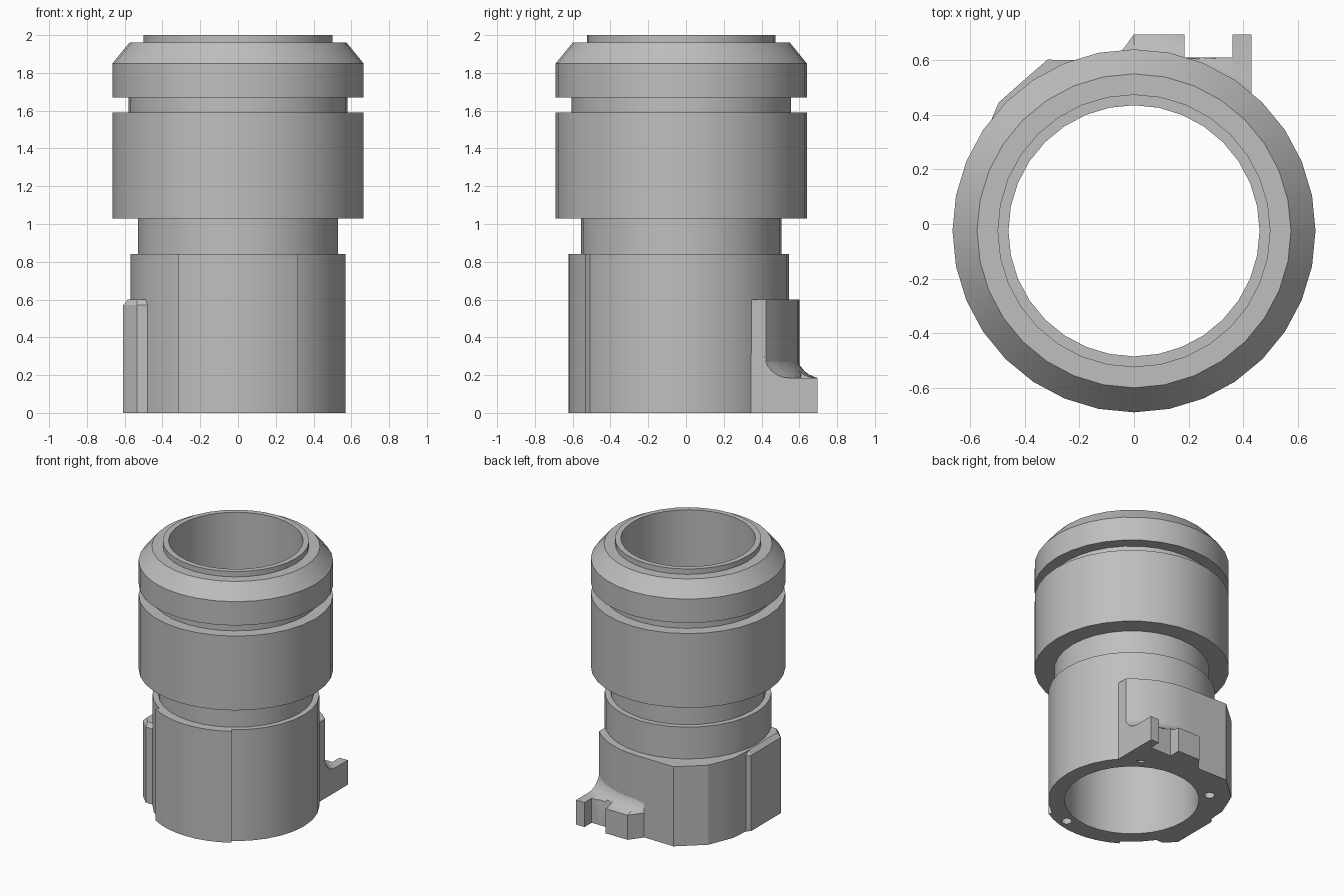
import bpy, bmesh
from math import sin, cos, pi, radians, sqrt

cube = bpy.data.objects.get("Cube")
if cube:
    bpy.data.objects.remove(cube, do_unlink=True)

AXIS_Y = -0.025
grey = bpy.data.materials.new("plain_grey")
grey.use_nodes = True
grey.diffuse_color = (0.52, 0.52, 0.52, 1)
grey.node_tree.nodes["Principled BSDF"].inputs["Base Color"].default_value = (0.52, 0.52, 0.52, 1)


def finish(bm, name):
    bmesh.ops.remove_doubles(bm, verts=bm.verts, dist=0.0005)
    bmesh.ops.recalc_face_normals(bm, faces=bm.faces)
    mesh = bpy.data.meshes.new(name)
    bm.to_mesh(mesh)
    bm.free()
    mesh.materials.append(grey)
    obj = bpy.data.objects.new(name, mesh)
    bpy.context.collection.objects.link(obj)
    return obj


def loft(name, rings, capped=True):
    """Skin matching closed rings; uncapped lofts join last to first."""
    bm = bmesh.new()
    vr = [[bm.verts.new(p) for p in ring] for ring in rings]
    pairs = list(zip(vr, vr[1:]))
    if capped:
        bm.faces.new(vr[0])
        bm.faces.new(vr[-1])
    else:
        pairs.append((vr[-1], vr[0]))
    n = len(vr[0])
    for a, b in pairs:
        for i in range(n):
            j = (i + 1) % n
            bm.faces.new((a[i], a[j], b[j], b[i]))
    return finish(bm, name)


def prism(name, outline, z0, z1):
    return loft(name, [[(x, y, z) for x, y in outline] for z in (z0, z1)])


def arc(r, start, end, steps):
    angles = [radians(start + (end - start) * i / steps) for i in range(steps + 1)]
    return [(r * cos(a), AXIS_Y + r * sin(a)) for a in angles]


def lathe(name, profile, sides=32):
    rings = []
    for i in range(sides):
        a = 2 * pi * i / sides
        rings.append([(r * cos(a), AXIS_Y + r * sin(a), z) for r, z in profile])
    return loft(name, rings, capped=False)


# Hollow turned barrel with grooves and chamfered rim
barrel = lathe("barrel", [
    (0.46, 0), (0.57, 0), (0.57, 0.84), (0.53, 0.84), (0.53, 1.03),
    (0.665, 1.03), (0.665, 1.59), (0.58, 1.59), (0.58, 1.67),
    (0.665, 1.67), (0.665, 1.85), (0.575, 1.96), (0.5, 1.96),
    (0.5, 2), (0.46, 2)])

# Raised curved panel on the front
front_panel = prism("front_panel",
                    arc(0.597, 238, 302, 8) + arc(0.53, 302, 238, 8), 0, 0.84)

# Thick rear saddle: round on one side, faceted on the other
REAR_R = 0.622
saddle_outline = arc(REAR_R, 46.3, 90, 6) + [
    (-0.317, 0.602), (-0.40, 0.53), (-0.496, 0.445), (-0.525, 0.376),
    (-0.575, 0.25), (-0.585, 0.08)] + arc(0.53, 170, 36, 14)
saddle = prism("rear_saddle", saddle_outline, 0, 0.6)

# Flat side plate with a chamfered top edge
plate_outer = [(-0.5, 0.12), (-0.585, 0.12), (-0.61, 0.095), (-0.61, -0.26),
               (-0.535, -0.335), (-0.48, -0.335), (-0.46, -0.25)]
plate_top = [(max(x, -0.58), min(max(y, -0.31), 0.09)) for x, y in plate_outer]
loft("side_plate", [[(x, y, 0) for x, y in plate_outer],
                    [(x, y, 0.57) for x, y in plate_outer],
                    [(x, y, 0.6) for x, y in plate_top]])


# Rear foot: two lugs and a notch, filleted into the saddle
def foot(name, stations):
    rings, rad, ledge = [], 0.13, 0.185
    for x, reach in stations:
        wall = AXIS_Y + sqrt(REAR_R ** 2 - x * x) - 0.01
        pts = [(wall - 0.08, 0), (reach, 0), (reach, ledge)]
        for i in range(7):
            t = i / 6 * pi / 2
            pts.append((min(reach, wall + rad * (1 - sin(t))), ledge + rad * (1 - cos(t))))
        pts.append((wall - 0.08, ledge + rad))
        rings.append([(x, y, z) for y, z in pts])
    return loft(name, rings)


foot("wide_lug", [(-0.07, 0.6), (0, 0.695), (0.06, 0.695), (0.12, 0.695), (0.185, 0.695)])
foot("notch_web", [(0.185, 0.61), (0.24, 0.61), (0.3, 0.61), (0.36, 0.61)])
foot("narrow_lug", [(0.36, 0.695), (0.395, 0.695), (0.43, 0.695)])

# Blind screw holes in the underside
for angle, r in ((57, 0.555), (133, 0.535), (287, 0.53)):
    cx, cy = arc(r, angle, angle, 1)[0]
    circle = [(cx + 0.036 * cos(k * pi / 8), cy + 0.036 * sin(k * pi / 8)) for k in range(16)]
    cutter = prism("hole_cutter", circle, -0.1, 0.15)
    cutter.hide_render = True
    for part in (barrel, front_panel, saddle):
        mod = part.modifiers.new("hole", 'BOOLEAN')
        mod.operation = 'DIFFERENCE'
        mod.solver = 'EXACT'
        mod.object = cutter
        bpy.context.view_layer.objects.active = part
        bpy.ops.object.modifier_apply(modifier=mod.name)
    bpy.data.objects.remove(cutter, do_unlink=True)

# Smooth the round walls, keep the edges crisp
for obj in bpy.context.collection.objects:
    obj.select_set(obj.type == 'MESH')
bpy.context.view_layer.objects.active = barrel
bpy.ops.object.shade_smooth_by_angle(angle=radians(25))
